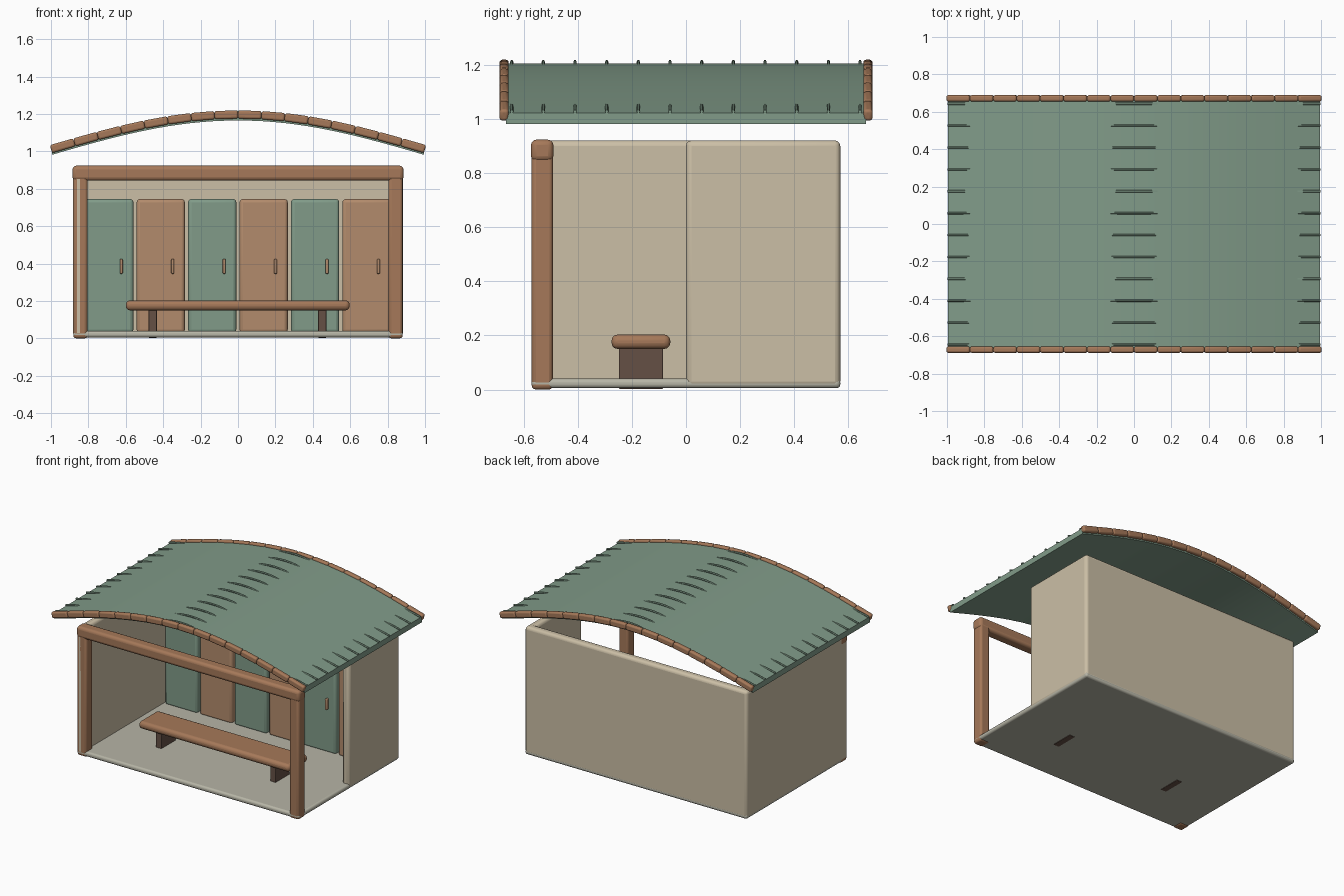
import bpy, bmesh, math
from mathutils import Matrix

if "Cube" in bpy.data.objects:
    bpy.data.objects.remove(bpy.data.objects["Cube"])


def material(name, r, g, b):
    m = bpy.data.materials.new(name)
    m.diffuse_color = (r, g, b, 1)
    m.use_nodes = True
    m.node_tree.nodes["Principled BSDF"].inputs["Base Color"].default_value = m.diffuse_color
    return m


GREEN = material("sage_green", 0.22, 0.33, 0.25)
TAN = material("tan", 0.45, 0.26, 0.15)
WOOD = material("wood", 0.38, 0.19, 0.10)
DARK = material("dark_wood", 0.13, 0.08, 0.06)
CREAM = material("cream", 0.60, 0.52, 0.38)
FLOOR = material("floor_grey", 0.47, 0.46, 0.38)


def finish(name, bm, mat, bevel=0):
    bmesh.ops.recalc_face_normals(bm, faces=bm.faces)
    me = bpy.data.meshes.new(name)
    bm.to_mesh(me)
    bm.free()
    me.materials.append(mat)
    ob = bpy.data.objects.new(name, me)
    bpy.context.collection.objects.link(ob)
    if bevel:
        mod = ob.modifiers.new("rounded_edges", 'BEVEL')
        mod.width, mod.segments = bevel, 3
        mod.limit_method, mod.angle_limit = 'ANGLE', math.radians(40)
    bpy.ops.object.select_all(action='DESELECT')
    bpy.context.view_layer.objects.active = ob
    ob.select_set(True)
    bpy.ops.object.shade_smooth_by_angle(angle=math.radians(35))
    return ob


def box(name, x, y, z, mat, bevel):
    """Rounded box from (min, max) ranges."""
    bm = bmesh.new()
    mid = [(a + b) / 2 for a, b in (x, y, z)]
    size = [b - a for a, b in (x, y, z)]
    bmesh.ops.create_cube(bm, size=1, matrix=Matrix.Translation(mid) @ Matrix.Diagonal((*size, 1)))
    return finish(name, bm, mat, bevel)


def sweep(name, sections, mat):
    """Join a row of matching closed rings into a capped solid."""
    bm = bmesh.new()
    rings = [[bm.verts.new(p) for p in s] for s in sections]
    n = len(rings[0])
    for a, b in zip(rings, rings[1:]):
        for i in range(n):
            bm.faces.new((a[i], a[(i + 1) % n], b[(i + 1) % n], b[i]))
    bm.faces.new(rings[0])
    bm.faces.new(rings[-1])
    return finish(name, bm, mat)


def arch(x):
    return 1.0 + 0.185 * math.cos(math.pi * x / 2)


# Floor and walls: full left wall, half right wall
box("floor", (-0.88, 0.88), (-0.57, 0.57), (0.005, 0.04), FLOOR, 0.014)
box("back_wall", (-0.88, 0.88), (0.51, 0.57), (0.01, 0.92), CREAM, 0.02)
box("left_wall", (-0.882, -0.825), (-0.57, 0.57), (0.01, 0.92), CREAM, 0.02)
box("right_wall", (0.825, 0.882), (0.0, 0.57), (0.01, 0.92), CREAM, 0.02)

# Front posts and beam
for side, s in (("left", -1), ("right", 1)):
    x = sorted((s * 0.805, s * 0.88))
    box(side + "_front_post", x, (-0.57, -0.492), (0, 0.91), WOOD, 0.015)
box("front_beam", (-0.885, 0.885), (-0.573, -0.49), (0.843, 0.923), WOOD, 0.02)

# Row of lockers with handles
for i in range(6):
    x = -0.688 + 0.275 * i
    mat = (GREEN, TAN)[i % 2]
    box(f"locker_{i + 1}", (x - 0.129, x + 0.129), (0.335, 0.515), (0.03, 0.745), mat, 0.018)
    hx = x + 0.064
    box(f"locker_handle_{i + 1}", (hx - 0.008, hx + 0.008), (0.313, 0.34), (0.345, 0.425), TAN, 0.006)

# Bench
box("bench_seat", (-0.6, 0.597), (-0.275, -0.058), (0.15, 0.203), WOOD, 0.022)
for side, x in (("left", -0.456), ("right", 0.45)):
    box(side + "_bench_leg", (x - 0.022, x + 0.022), (-0.248, -0.085), (0.002, 0.16), DARK, 0.004)

# Curved roof sheet
xs = [-0.995 + 1.99 * i / 32 for i in range(33)]
sweep("roof_sheet", [[(x, -0.665, arch(x) - 0.02), (x, 0.665, arch(x) - 0.02),
                      (x, 0.665, arch(x) + 0.02), (x, -0.665, arch(x) + 0.02)] for x in xs], GREEN)

# Roof ribs that surface only at the ridge and the eaves
for r in range(12):
    y = -0.644 + 0.117 * r
    rings = []
    for i in range(49):
        x = -0.998 + 1.996 * i / 48
        z = arch(x) + 0.02 + max(-0.02, 0.006 - 0.04 * (1 - math.cos(2 * math.pi * x)))
        rings.append([(x, y + 0.006 * math.cos(k * math.pi / 3), z + 0.007 * math.sin(k * math.pi / 3))
                      for k in range(6)])
    sweep(f"roof_rib_{r + 1}", rings, GREEN)

# Segmented timber trim along both roof edges
for side, y in (("front", -0.672), ("back", 0.672)):
    for i in range(16):
        x0 = -1 + 0.125 * i
        z0, z1 = arch(x0), arch(x0 + 0.125)
        length = math.hypot(0.125, z1 - z0)
        ob = box(f"{side}_roof_trim_{i + 1}", (-length / 2, length / 2), (-0.017, 0.017),
                 (-0.022, 0.022), WOOD, 0.011)
        ob.location = (x0 + 0.0625, y, (z0 + z1) / 2 + 0.012)
        ob.rotation_euler.y = -math.atan2(z1 - z0, 0.125)
